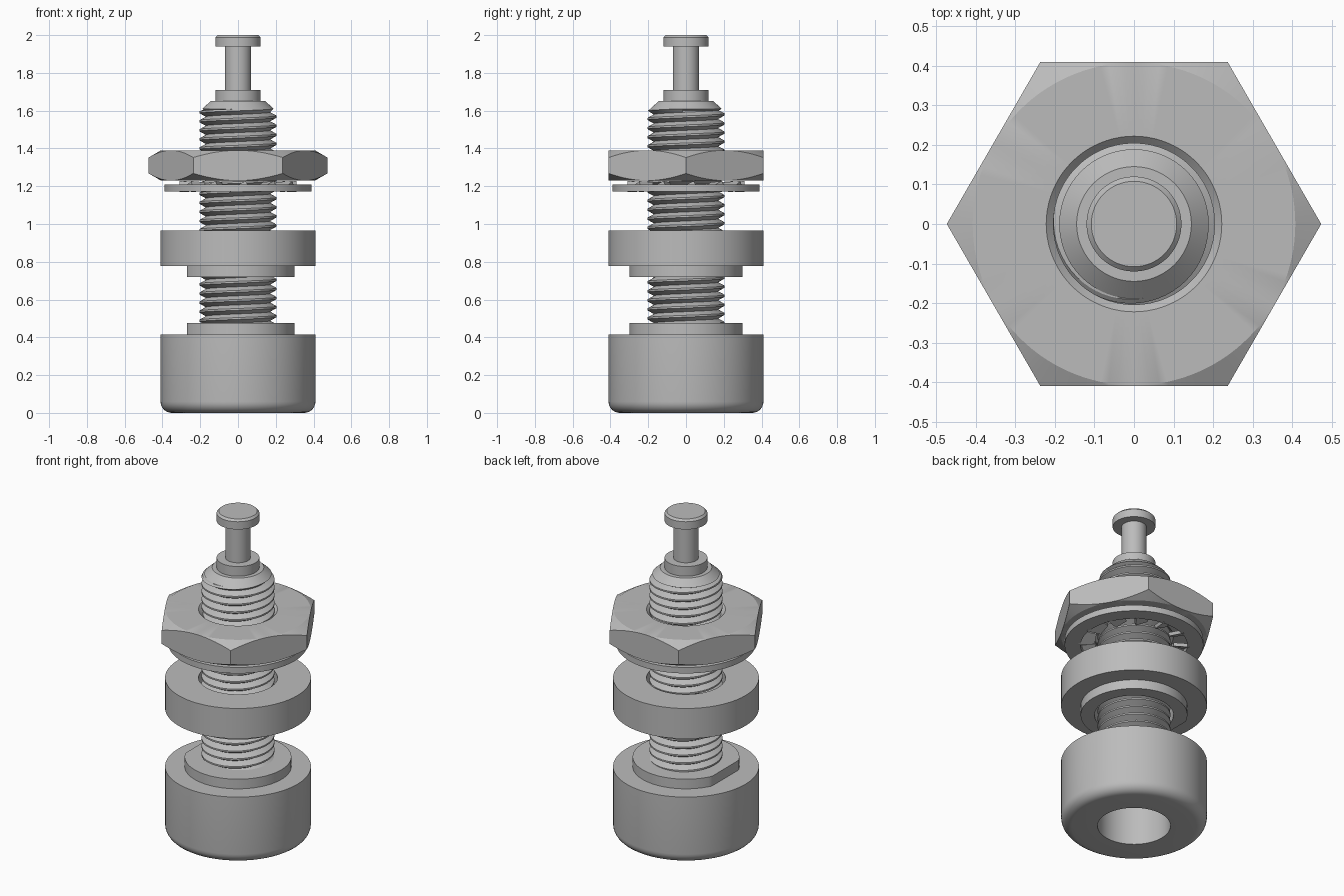
import bpy
import bmesh
from math import cos, sin, pi, radians
from mathutils import Matrix

if "Cube" in bpy.data.objects:
    bpy.data.objects.remove(bpy.data.objects["Cube"])

SEGMENTS = 120

steel = bpy.data.materials.new("steel grey")
steel.use_nodes = True
GREY = (0.5, 0.5, 0.5, 1)
steel.diffuse_color = GREY
steel.node_tree.nodes["Principled BSDF"].inputs["Base Color"].default_value = GREY


def finish(name, bm, angle=25):
    bmesh.ops.remove_doubles(bm, verts=bm.verts, dist=0.0001)
    bmesh.ops.recalc_face_normals(bm, faces=bm.faces)
    mesh = bpy.data.meshes.new(name)
    bm.to_mesh(mesh)
    bm.free()
    mesh.materials.append(steel)
    obj = bpy.data.objects.new(name, mesh)
    bpy.context.collection.objects.link(obj)
    bpy.ops.object.select_all(action="DESELECT")
    obj.select_set(True)
    bpy.context.view_layer.objects.active = obj
    bpy.ops.object.shade_smooth_by_angle(angle=radians(angle))
    return obj


def lathe(name, profile, shape=None, closed=False):
    """Turn a (radius, height) profile; shape can bend each point by angle."""
    bm = bmesh.new()
    rings = []
    for i in range(SEGMENTS):
        a = 2 * pi * i / SEGMENTS
        points = [shape(r, z, a) if shape else (r, z) for r, z in profile]
        rings.append([bm.verts.new((r * cos(a), r * sin(a), z)) for r, z in points])
    count = len(profile)
    for i in range(SEGMENTS):
        here, after = rings[i], rings[(i + 1) % SEGMENTS]
        for j in range(count if closed else count - 1):
            k = (j + 1) % count
            bm.faces.new((here[j], after[j], after[k], here[k]))
    return finish(name, bm)


BOSS, FLAT = 0.30, 0.27


def flatted(r, z, a):
    """Cut one flat on the -x side of the locating boss."""
    if r == BOSS and cos(a) < 0:
        r = min(r, -FLAT / cos(a))
    return r, z


# Base cap with rounded lower rim, deep bore and flatted boss
ROUND = 0.06
rim = [(0.35 + ROUND * sin(t * pi / 14), ROUND - ROUND * cos(t * pi / 14)) for t in range(8)]
lathe("base_cap",
      [(0, 0.42), (0.205, 0.42), (0.205, 0)] + rim
      + [(0.41, 0.415), (BOSS, 0.415), (BOSS, 0.475), (0, 0.475)], flatted)

# Loose spacer with matching boss underneath
lathe("spacer_collar",
      [(0.222, 0.965), (0.41, 0.965), (0.41, 0.777), (BOSS, 0.777),
       (BOSS, 0.72), (0.222, 0.72)], flatted, closed=True)

# Threaded bushing: plain core with chamfered end
ROOT, CREST, PITCH = 0.17, 0.205, 0.048
BOTTOM, SHOULDER, TOP = 0.44, 1.61, 1.65
lathe("bushing_core",
      [(0, BOTTOM), (ROOT, BOTTOM), (ROOT, SHOULDER - 0.01), (0.189, SHOULDER),
       (0.145, TOP), (0, TOP)])

# Helical thread ridge wound around the core
bm = bmesh.new()
section = [(ROOT, 0), (CREST, 0.4), (CREST, 0.6), (ROOT, 1)]
steps = 60
previous = None
for i in range(int((SHOULDER - BOTTOM) / PITCH + 1) * steps):
    a = 2 * pi * i / steps
    row = []
    for r, offset in section:
        z = min(SHOULDER, max(BOTTOM, BOTTOM + PITCH * (i / steps - 1 + offset)))
        r = min(r, 0.145 + (TOP - z) * 1.1)
        row.append(bm.verts.new((r * cos(a), r * sin(a), z)))
    if previous:
        for j in range(len(section) - 1):
            bm.faces.new((previous[j], row[j], row[j + 1], previous[j + 1]))
    previous = row
finish("bushing_thread", bm)

# Hexagonal nut with corners chamfered on both faces
APOTHEM, CORNER, NUT_MID, NUT_HALF = 0.41, 0.475, 1.31, 0.08


def hexagon(r, z, a):
    if r == CORNER:
        r = APOTHEM / cos(a % (pi / 3) - pi / 6)
        side = 1 if z > NUT_MID else -1
        z = NUT_MID + side * (NUT_HALF - 0.6 * (r - APOTHEM))
    return r, z


hi, lo = NUT_MID + NUT_HALF, NUT_MID - NUT_HALF
lathe("hex_nut",
      [(0.222, hi), (0.408, hi), (CORNER, hi), (CORNER, lo), (0.408, lo),
       (0.222, lo), (0.195, lo + 0.027), (0.195, hi - 0.027)], hexagon, closed=True)

# Lock washer: flat ring plus twisted inner teeth
lathe("lock_washer_ring",
      [(0.30, 1.21), (0.39, 1.21), (0.39, 1.173), (0.30, 1.173)], closed=True)
bm = bmesh.new()
TEETH = 12
for i in range(TEETH):
    made = bmesh.ops.create_cube(bm, size=1)["verts"]
    for v in made:
        v.co.y *= 0.07 if v.co.x < 0 else 0.10
        v.co.x *= 0.09
        v.co.z *= 0.02
    place = (Matrix.Rotation(2 * pi * i / TEETH, 4, "Z")
             @ Matrix.Translation((0.265, 0, 1.198)) @ Matrix.Rotation(radians(24), 4, "X"))
    bmesh.ops.transform(bm, matrix=place, verts=made)
finish("lock_washer_teeth", bm)

# Plunger: collar, slim shaft and chamfered head
lathe("plunger",
      [(0, TOP - 0.02), (0.12, TOP - 0.02), (0.12, 1.71), (0.07, 1.71), (0.07, 1.94),
       (0.12, 1.94), (0.12, 1.988), (0.108, 2.0), (0, 2.0)])
